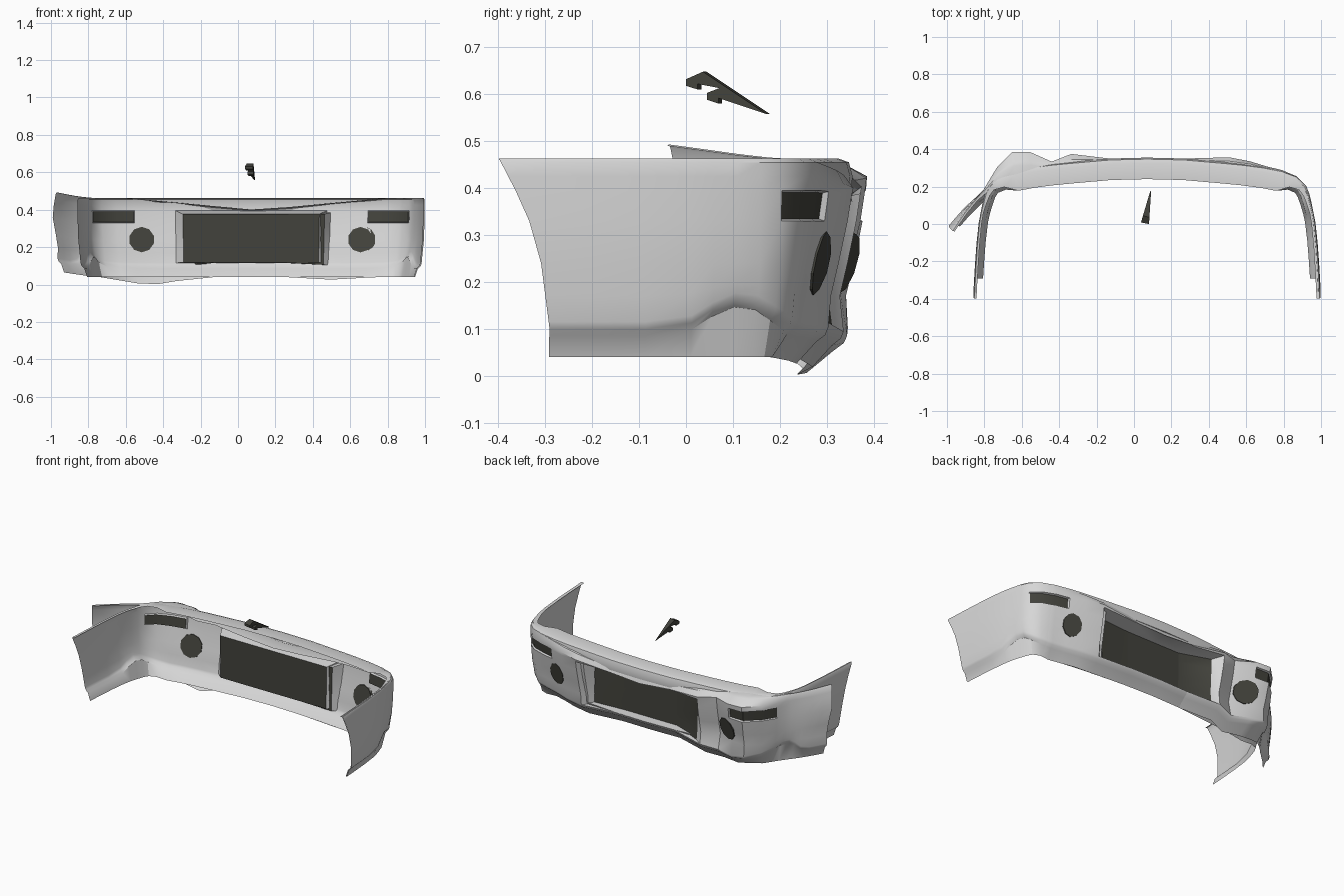
import bpy, bmesh, math
from mathutils import Vector

if "Cube" in bpy.data.objects:
    bpy.data.objects.remove(bpy.data.objects["Cube"])

CX = 0.07   # centre line of the bumper


def material(name, rgb):
    m = bpy.data.materials.new(name)
    m.diffuse_color = (*rgb, 1)
    m.use_nodes = True
    m.node_tree.nodes["Principled BSDF"].inputs["Base Color"].default_value = m.diffuse_color
    return m


BODY = material("light grey paint", (0.68, 0.68, 0.68))
DARK = material("dark grille", (0.055, 0.055, 0.045))

# Half plan outline (distance from centre line, y)
PLAN = [(0, .355), (.2, .35), (.405, .332), (.51, .322), (.625, .307), (.72, .288),
        (.8, .255), (.85, .205), (.868, .16), (.88, .11), (.89, .06), (.9, 0),
        (.912, -.13), (.92, -.26), (.927, -.4)]
# Cross-section rows (inset at front, inset at side, z)
ROWS = [(.115, .015, .46), (.03, .004, .463), (.008, 0, .455), (0, 0, .425), (.003, 0, .395),
        (.012, 0, .33), (.03, .003, .24), (.045, .01, .17), (.05, .015, .115),
        (.056, .02, .10), (.075, .035, .085), (.115, .05, .04)]
# Rear edge of the side panel (z, y)
REAR = [(.04, -.29), (.1, -.29), (.25, -.31), (.35, -.34), (.466, -.4)]


def lerp_table(table, t):
    for (a, va), (b, vb) in zip(table, table[1:]):
        if t <= b:
            return va + (vb - va) * max(0, (t - a) / (b - a))
    return table[-1][1]


def tent(x, c, w):
    return max(0, 1 - abs(x - c) / w)


def shell_point(i, row):
    """Point of the clean shell at plan station i and section row."""
    u, y = PLAN[i]
    a = Vector(PLAN[max(i - 1, 0)])
    b = Vector(PLAN[min(i + 1, len(PLAN) - 1)])
    t = (b - a).normalized() if i else Vector((1, 0))
    front, side, z = row
    s = min(1, max(0, (u - .72) / .17))
    d = front + (side - front) * s
    if z < .2:   # lower crease rises around the corner
        w = .4 if z > .15 else (0 if z < .05 else 1)
        z += .063 * w * math.exp(-((y - .125) / .1) ** 2)
    yy = y - t.x * d
    if yy < .06:   # curved rear edge of the side panel
        yy = .06 + (yy - .06) * (.06 - lerp_table(REAR, z)) / .46
    return Vector((u + t.y * d, yy, z))


def clean(p):
    return p


def crumple(p):
    """Dents, sag and a splayed left wing for the damaged layer."""
    x, y, z = p
    k = .8 + .2 * min(1, z / .3)
    if z > .44:
        k = .5
    if y > .12:
        f = min(1, (y - .12) / .1) * k
        y += f * (.115 * tent(x, -.62, .2) + .07 * tent(x, -.28, .14) + .03 * tent(x, .5, .14))
        x += .045 * tent(x, .55, .3)
    if z > .38:
        z -= .065 * tent(x, .1, .7) * min(1, (z - .38) / .05)
    if z < .14:
        z -= .045 * tent(x, -.47, .27) + .014 * tent(x, .5, .25)
        if y > .12:
            y += .03 * tent(x, -.47, .27)
    if x < -.6 and y < .2:
        t = .2 - y
        inner = max(0, x + .86) * min(1, t / .2)
        x -= t * (.25 - .06 * tent(z, .47, .12) - .03 * tent(z, .2, .08))
        y = .2 - t * .39 - inner * .4
        z += .03 * t / .6
    elif x > .7:
        x -= .006
    return Vector((x, y, z))


def finish(name, bm, mats, smooth=True):
    me = bpy.data.meshes.new(name)
    bm.to_mesh(me)
    bm.free()
    ob = bpy.data.objects.new(name, me)
    bpy.context.collection.objects.link(ob)
    for m in mats:
        me.materials.append(m)
    if smooth:
        bpy.ops.object.select_all(action='DESELECT')
        bpy.context.view_layer.objects.active = ob
        ob.select_set(True)
        bpy.ops.object.shade_smooth_by_angle(angle=math.radians(32))
    return ob


def recess(bm, faces, move):
    """Push a group of faces in behind a rim and paint them dark."""
    bmesh.ops.inset_region(bm, faces=faces, thickness=.004, use_even_offset=True)
    for v in {v for f in faces for v in f.verts}:
        move(v.co)
    for f in faces:
        f.material_index = 1


def push_grille(co):
    co.x = CX + (co.x - CX) * .91
    co.y = .245
    co.z = .113 + (co.z - .115) * .955


def push_slot(co):
    co.y -= .012


def bumper(name, warp):
    # lofted shell, mirrored over the centre line
    bm = bmesh.new()
    n = len(PLAN)
    grid = []
    for j in range(-n + 1, n):
        sign = -1 if j < 0 else 1
        col = []
        for row in ROWS:
            p = shell_point(abs(j), row)
            col.append(bm.verts.new((CX + sign * p.x, p.y, p.z)))
        grid.append(col)
    grille, slots = [], {-1: [], 1: []}
    for c, (a, b) in enumerate(zip(grid, grid[1:])):
        j = c - n + 1
        inner = j if j >= 0 else -j - 1     # station nearer the centre
        for r in range(len(ROWS) - 1):
            f = bm.faces.new((a[r], a[r + 1], b[r + 1], b[r]))
            if inner < 2 and 4 <= r < 8:
                grille.append(f)
            elif 4 <= inner < 7 and r == 4:
                slots[1 if j >= 0 else -1].append(f)
    bm.normal_update()
    # grille recess and lamp slots
    recess(bm, grille, push_grille)
    for s in slots.values():
        recess(bm, s, push_slot)
    for v in bm.verts:
        v.co = warp(v.co.copy())
    finish(name + "_shell", bm, [BODY, DARK])

    # round fog lamps laid into the sloping face
    insets = sorted((z, f) for f, s, z in ROWS[3:])
    for side, sign in (("left", -1), ("right", 1)):
        bm = bmesh.new()
        rings = []
        for off in (-.004, .004):
            ring = []
            for k in range(10):
                a = math.tau * (k + .5) / 10
                u, z = .585 + .068 * math.cos(a), .24 + .068 * math.sin(a)
                y = lerp_table(PLAN, u) - lerp_table(insets, z) + off
                ring.append(bm.verts.new(warp(Vector((CX + sign * u, y, z)))))
            bm.faces.new(ring)
            rings.append(ring)
        for k in range(10):
            m = (k + 1) % 10
            bm.faces.new((rings[0][k], rings[0][m], rings[1][m], rings[1][k]))
        bmesh.ops.recalc_face_normals(bm, faces=bm.faces)
        finish(f"{name}_{side}_fog_lamp", bm, [DARK], False)


bumper("clean_bumper", clean)
bumper("damaged_bumper", crumple)

# loose hooked shard floating above
SHARD = [(.004, .632), (.04, .648), (.175, .558), (.073, .592), (.073, .58), (.049, .588),
         (.049, .603), (.075, .613), (.029, .622), (.029, .61), (.004, .618)]
bm = bmesh.new()
sides = []
for w in (-1, 1):
    sides.append([bm.verts.new((.058 + .18 * y + w * .022 * (1 - y / .19), y - w * .004, z))
                  for y, z in SHARD])
    bm.faces.new(sides[-1])
for k in range(len(SHARD)):
    m = (k + 1) % len(SHARD)
    bm.faces.new((sides[0][k], sides[0][m], sides[1][m], sides[1][k]))
bmesh.ops.recalc_face_normals(bm, faces=bm.faces)
finish("loose_shard", bm, [DARK], False)
